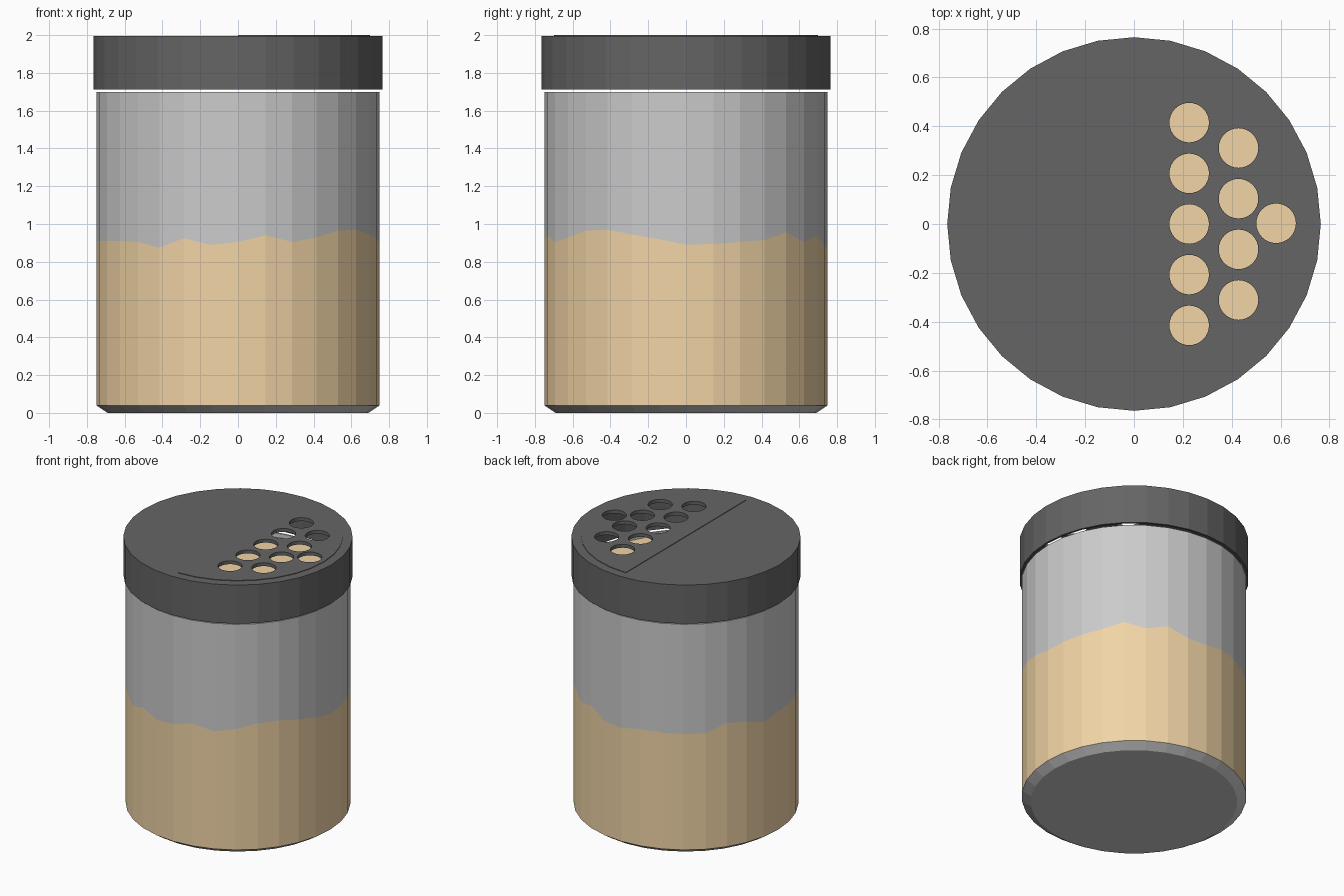
import bpy, bmesh, math
from mathutils import Matrix

if "Cube" in bpy.data.objects:
    bpy.data.objects.remove(bpy.data.objects["Cube"])

N = 32
HOLE_R = 0.081


def material(name, rgb):
    m = bpy.data.materials.new(name)
    m.diffuse_color = (*rgb, 1)
    m.use_nodes = True
    m.node_tree.nodes["Principled BSDF"].inputs["Base Color"].default_value = m.diffuse_color
    return m


BLACK = material("black_plastic", (0.13, 0.13, 0.13))
BROWN = material("ground_spice", (0.88, 0.66, 0.38))


def finish(name, bm, mat=None):
    me = bpy.data.meshes.new(name)
    bmesh.ops.recalc_face_normals(bm, faces=bm.faces)
    bm.to_mesh(me)
    bm.free()
    ob = bpy.data.objects.new(name, me)
    bpy.context.collection.objects.link(ob)
    if mat:
        me.materials.append(mat)
    return ob


def lathe(name, profile, mat=None, heights=None, caps=()):
    """Rings of N points; a z of None takes its height from the wavy fill line."""
    bm = bmesh.new()
    rings = []
    for r, z in profile:
        rings.append([bm.verts.new((r * math.cos(2 * math.pi * i / N),
                                    r * math.sin(2 * math.pi * i / N),
                                    heights[i] if z is None else z)) for i in range(N)])
    for a, b in zip(rings, rings[1:]):
        for i in range(N):
            j = (i + 1) % N
            bm.faces.new((a[i], a[j], b[j], b[i]))
    for c in caps:
        bm.faces.new(rings[c])
    return finish(name, bm, mat)


# uneven fill line, one height per jar edge, counter-clockwise from +x
fill = [.89, .895, .905, .915, .955, .905, .94, .88, .875, .90, .895, .893, .893, .95, .93, .885,
        .91, .91, .91, .91, .905, .875, .925, .89, .905, .94, .905, .93, .965, .97, .945, .92]

# jar parts
lathe("jar_base", [(0.69, 0), (0.75, 0.04)], caps=(0,))
lathe("spice_wall", [(0.75, 0.04), (0.75, None)], BROWN, fill)
lathe("glass_wall", [(0.75, None), (0.75, 1.70), (0.738, 1.70), (0.738, 1.67)], None, fill)
lathe("spice_top", [(0.738, 1.67)], BROWN, caps=(0,))

# lid: closed cup with a thin top
lid = lathe("lid", [(0.75, 1.975), (0.75, 1.712), (0.765, 1.712), (0.765, 1.996)],
            BLACK, caps=(0, 3))

# half-round flap on the pouring side
bm = bmesh.new()
arc = [(0.7 * math.cos(a), 0.7 * math.sin(a))
       for a in (math.pi * (i / 16 - 0.5) for i in range(17))]
low = bm.faces.new([bm.verts.new((x, y, 1.99)) for x, y in arc])
up = bmesh.ops.extrude_face_region(bm, geom=[low])
bmesh.ops.translate(bm, vec=(0, 0, 0.01),
                    verts=[v for v in up["geom"] if isinstance(v, bmesh.types.BMVert)])
flap = finish("lid_flap", bm, BLACK)

# shaker holes
holes = [(0.226, 0.2075 * k) for k in range(-2, 3)]
holes += [(0.428, 0.2075 * (k + 0.5)) for k in range(-2, 2)] + [(0.582, 0.003)]
bm = bmesh.new()
for x, y in holes:
    bmesh.ops.create_cone(bm, cap_ends=True, segments=32, radius1=HOLE_R, radius2=HOLE_R,
                          depth=0.2, matrix=Matrix.Translation((x, y, 1.98)))
cutter = finish("hole_cutter", bm, BLACK)
cutter.hide_render = True
for ob in (lid, flap):
    mod = ob.modifiers.new("holes", 'BOOLEAN')
    mod.operation = 'DIFFERENCE'
    mod.solver = 'EXACT'
    mod.object = cutter
    bpy.context.view_layer.objects.active = ob
    bpy.ops.object.modifier_apply(modifier=mod.name)
bpy.data.objects.remove(cutter)
